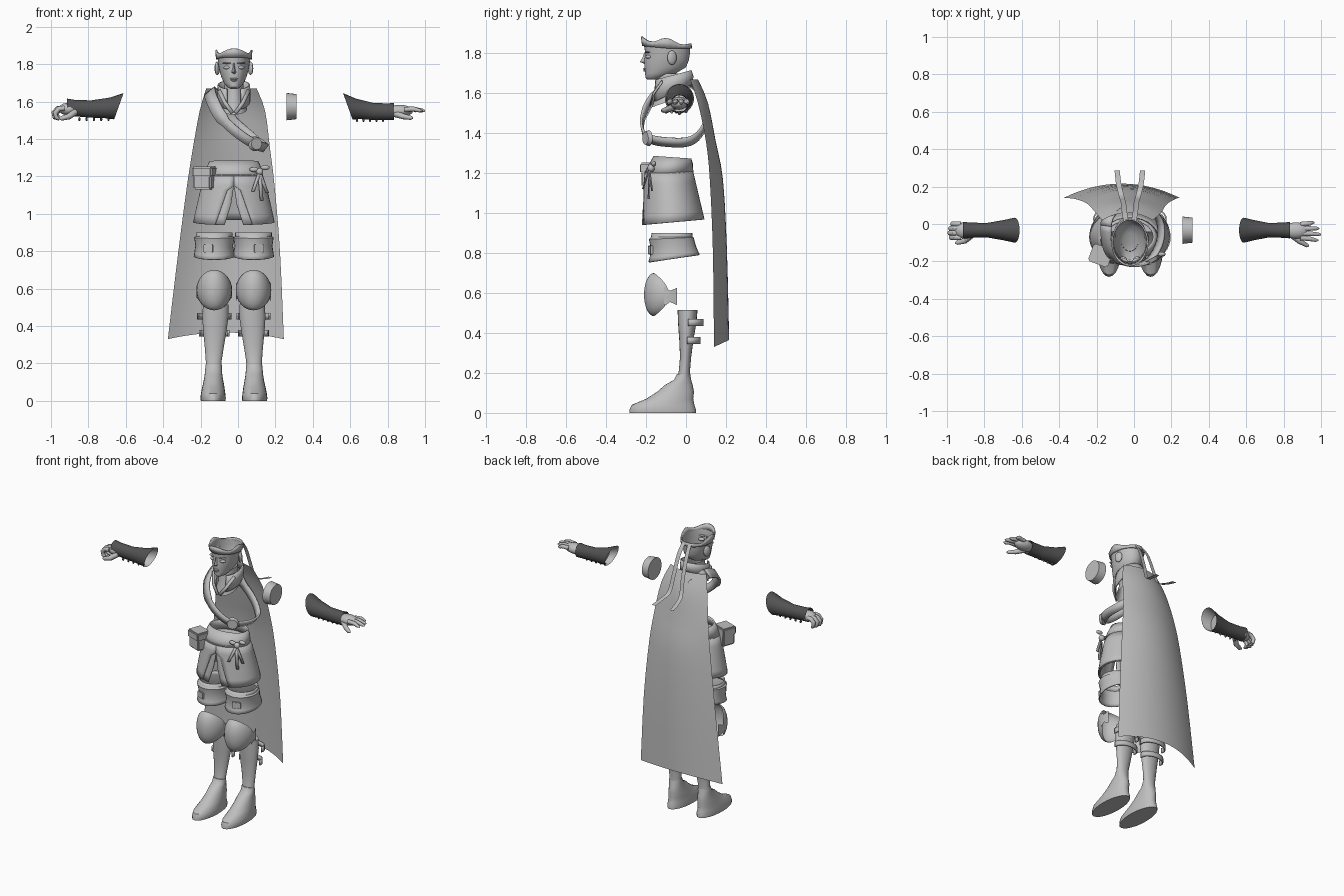
import bpy, bmesh, math
from mathutils import Vector, Matrix

if "Cube" in bpy.data.objects:
    bpy.data.objects.remove(bpy.data.objects["Cube"])

AX = -0.022  # body symmetry line


def material(name, v):
    m = bpy.data.materials.new(name)
    m.diffuse_color = (v, v, v, 1)
    m.use_nodes = True
    m.node_tree.nodes["Principled BSDF"].inputs["Base Color"].default_value = m.diffuse_color
    return m


GREY = material("light grey", 0.52)
DARK = material("dark grey", 0.085)


def finish(name, bm, mat, thick=0):
    bmesh.ops.recalc_face_normals(bm, faces=bm.faces)
    me = bpy.data.meshes.new(name)
    bm.to_mesh(me)
    bm.free()
    me.materials.append(mat)
    ob = bpy.data.objects.new(name, me)
    bpy.context.collection.objects.link(ob)
    if thick:
        mod = ob.modifiers.new("thickness", 'SOLIDIFY')
        mod.thickness, mod.offset = thick, 0
    return ob


def loft(name, rings, closed=True, caps=(False, False), mat=GREY, thick=0):
    bm = bmesh.new()
    vs = [[bm.verts.new(p) for p in r] for r in rings]
    n = len(rings[0])
    for a, b in zip(vs, vs[1:]):
        for i in range(n if closed else n - 1):
            j = (i + 1) % n
            bm.faces.new((a[i], a[j], b[j], b[i]))
    for cap, r in zip(caps, (vs[0], vs[-1])):
        if cap:
            bm.faces.new(r)
    return finish(name, bm, mat, thick)


def oval(cx, y0, y1, z, rx, n=28, tilt=0, start=0, end=math.tau, closed=True):
    """Horizontal ring from front y0 to back y1; angle 0 faces the front."""
    cy, ry = (y0 + y1) / 2, (y1 - y0) / 2
    ts = [start + (end - start) * i / (n if closed else n - 1) for i in range(n)]
    return [Vector((cx + rx * math.sin(t), cy - ry * math.cos(t),
                    z - tilt * math.cos(t))) for t in ts]


def tube(name, pts, radii, n=10, mat=GREY):
    pts = [Vector(p) for p in pts]
    rings = []
    for i, p in enumerate(pts):
        d = (pts[min(i + 1, len(pts) - 1)] - pts[max(i - 1, 0)]).normalized()
        u = d.cross(Vector((0, 1, 0.01))).normalized()
        v = d.cross(u)
        rings.append([p + radii[i] * (u * math.cos(a) + v * math.sin(a))
                      for a in (math.tau * k / n for k in range(n))])
    return loft(name, rings, caps=(True, True), mat=mat)


def blob(name, c, r, mat=GREY, rot=0):
    bm = bmesh.new()
    bmesh.ops.create_uvsphere(bm, u_segments=16, v_segments=10, radius=1)
    bm.transform(Matrix.Translation(c) @ Matrix.Rotation(rot, 4, 'Z') @ Matrix.Diagonal((*r, 1)))
    return finish(name, bm, mat)


def box(name, c, size, rot=0, bevel=0.008):
    bm = bmesh.new()
    bmesh.ops.create_cube(bm, size=1)
    bm.transform(Matrix.Translation(c) @ Matrix.Rotation(rot, 4, 'Z') @ Matrix.Diagonal((*size, 1)))
    bmesh.ops.bevel(bm, geom=bm.edges[:], offset=bevel, segments=2, affect='EDGES')
    return finish(name, bm, GREY)


def spline(pts, steps=5, loop=False):
    pts = [Vector(p) for p in pts]
    n, out = len(pts), []
    get = (lambda i: pts[i % n]) if loop else (lambda i: pts[min(max(i, 0), n - 1)])
    for i in range(n if loop else n - 1):
        a, b, c, d = (get(i + k) for k in (-1, 0, 1, 2))
        for s in range(steps):
            t = s / steps
            out.append(0.5 * (2 * b + (c - a) * t + (2 * a - 5 * b + 4 * c - d) * t * t
                              + (3 * b - a - 3 * c + d) * t ** 3))
    return out if loop else out + [pts[-1]]


# Head, open at the top above the headband
head = [(1.668, -.192, -.14, .018), (1.678, -.203, -.11, .036), (1.70, -.205, -.05, .053),
        (1.73, -.208, .0, .067), (1.765, -.209, .014, .077), (1.80, -.204, .02, .084),
        (1.845, -.211, .022, .088)]
loft("head", [oval(AX, a, b, z, w, 32) for z, a, b, w in head], caps=(True, False))
low = oval(AX, -.216, .026, 1.825, .092, 32)
top = oval(AX, -.222, .024, 1.865, .095, 32)
for p, q in zip(low, top):
    t = (q.y + .1) / .12
    q.z += .014 * abs(t) ** 2 * (1 if t < 0 else -1.4) + .012 * math.cos(abs(t) * 5)
    p.z += .012 * max(0, -t)
loft("headband", [low, top], thick=.008)
loft("nose", [[(AX + w * k, y, z) for k, y in ((-1, -.2), (0, f), (1, -.2))]
              for w, f, z in ((.006, -.209, 1.805), (.009, -.217, 1.78),
                              (.016, -.231, 1.757), (.011, -.208, 1.747))], closed=False)
blob("upper_lip", (AX, -.207, 1.722), (.021, .008, .005))
blob("lower_lip", (AX, -.206, 1.713), (.016, .008, .005))
for s in (-1, 1):
    blob("eyelid", (AX + s * .036, -.188, 1.782), (.021, .014, .010), rot=s * .25)
    blob("brow", (AX + s * .037, -.193, 1.806), (.025, .012, .004), rot=s * .25)
    blob("ear", (AX + s * .089, -.07, 1.778), (.012, .025, .036), rot=s * .4)
    # Headband tails
    path = spline([(AX + s * .022, .022, 1.845), (AX + s * .03, .07, 1.77),
                   (AX + s * .035, .115, 1.65), (AX + s * .045, .15, 1.545),
                   (AX + s * .06, .215, 1.515), (AX + s * .068, .285, 1.50)])
    loft("headband_tail", [[p - Vector((.014, 0, 0)), p + Vector((.014, 0, 0))] for p in path],
         closed=False)

# Neck and raised collar
loft("neck", [oval(AX, a, b, z, w, tilt=t) for z, a, b, w, t in
              ((1.56, -.17, .0, .07, .03), (1.61, -.15, .005, .055, .01), (1.70, -.145, .0, .05, 0))])
loft("collar", [oval(AX, a, b, z, w, 20, t, .45, math.tau - .45, False) for z, a, b, w, t in
                ((1.60, -.165, .03, .085, .045), (1.65, -.165, .035, .085, .035),
                 (1.69, -.16, .025, .083, .025))], closed=False, thick=.007)
for s in (-1, 1):
    loft("neckline", [[(AX + s * x, y, z), (AX + s * (x + .016), y, z - .012)]
                      for x, y, z in ((.072, -.12, 1.665), (.04, -.165, 1.60), (.0, -.18, 1.545))],
         closed=False, thick=.006)

# Cape
rows = spline([(1.67, .02, .06), (1.55, .06, .11), (1.36, .10, .148), (1.16, .12, .185),
               (.8, .135, .205), (.345, .14, .216)], 3)
edges = spline([(-.17, .10, 0), (-.205, .145, 0), (-.24, .17, 0), (-.272, .195, 0),
                (-.32, .225, 0), (-.375, .245, 0)], 3)
cape = []
for i, (r, e) in enumerate(zip(rows, edges)):
    us = [k / 8 - 1 for k in range(17)]
    f = i / (len(rows) - 1)
    cape.append([((e.x + e.y) / 2 + (e.y - e.x) / 2 * u, r.z + (r.y - r.z) * u * u,
                  r.x + f * f * (.02 - .035 * u * u)) for u in us])
loft("cape", cape, closed=False)

# Diagonal chest strap with round buckle
path = spline([(-.15, -.01, 1.655), (-.135, -.14, 1.60), (-.085, -.205, 1.51), (0, -.22, 1.43),
               (.085, -.19, 1.375), (.14, -.09, 1.355), (.135, .02, 1.36), (.06, .085, 1.42),
               (-.05, .10, 1.52), (-.12, .06, 1.62)], 4, True)
strap = []
for i, p in enumerate(path):
    d = path[(i + 1) % len(path)] - path[i - 1]
    w = d.cross(p - Vector((-.02, -.06, 1.48))).normalized()
    half = .034 if p.z > 1.5 else .026
    strap.append([p - w * half, p + w * half])
loft("chest_strap", strap + strap[:1], closed=False, thick=.012)
bm = bmesh.new()
bmesh.ops.create_cone(bm, cap_ends=True, segments=20, radius1=.04, radius2=.032, depth=.02)
bm.transform(Matrix.Translation((.095, -.195, 1.375)) @ Matrix.Rotation(.5, 4, 'Z')
             @ Matrix.Rotation(math.pi / 2, 4, 'X'))
finish("strap_buckle", bm, GREY)

# Upper arm band
loft("arm_band", [[(x, -.033 + r * math.cos(a), 1.573 + r * math.sin(a))
                   for a in (math.tau * k / 28 for k in range(28))]
                  for x, r in ((.26, .073), (.312, .067))], caps=(True, True))

# Waist belt, split skirt and shorts beneath
loft("belt", [oval(AX, a, b, z, w, tilt=t) for z, a, b, w, t in
              ((1.20, -.205, .032, .152, 0), (1.24, -.185, .03, .143, .005),
               (1.278, -.158, .022, .128, -.006))], thick=.01)


def split_skirt(name, k, slit_top, h0, h1):
    rings = []
    for z in (1.21, 1.15, slit_top, 1.03, .985, .94):
        f = (1.21 - z) / .27
        rx = (.15 + .065 * f ** .8) * k
        h = 0 if z > slit_top else h0 + (h1 - h0) * (slit_top - z) / (slit_top - .94)
        a = math.asin(h / rx) + .001
        cy, ry = -.085 + .015 * f, (.118 + .042 * f) * k
        rings.append(oval(AX, cy - ry, cy + ry, z + .014 * f, rx, 40, .014 * f,
                          a, math.tau - a, False))
    loft(name, rings, closed=False, thick=.006)


split_skirt("skirt", 1, 1.125, .035, .10)
split_skirt("shorts", .95, 1.05, .015, .05)

# Pouch and sash knot
box("pouch", (-.178, -.165, 1.185), (.10, .09, .11), -.35)
box("pouch_flap", (-.178, -.168, 1.225), (.112, .10, .055), -.35)
blob("knot", (.115, -.175, 1.225), (.02, .018, .02))
for dx, dz in ((-.03, .012), (.03, .022)):
    blob("bow_loop", (.115 + dx, -.17 + dx * .3, 1.225 + dz), (.024, .012, .013))
for dx, dz in ((-.035, -.10), (.012, -.15), (.042, -.11)):
    tail = [Vector((.115 + dx * t, -.185 - .012 * t + dx * .6 * t, 1.22 + dz * t)) for t in (0, .5, 1)]
    loft("sash_tail", [[p - Vector((.009, 0, 0)), p + Vector((.009, .004, 0))] for p in tail],
         closed=False, thick=.005)

# Legs: cuffs, knee guards, shins, straps and shoes
for s in (-1, 1):
    cx = AX + s * .105
    loft("thigh_cuff", [oval(cx, a, b, z, w, tilt=t) for z, a, b, w, t in
                        ((.772, -.185, .065, .106, .018), (.79, -.178, .058, .103, .015),
                         (.83, -.172, .045, .097, .008), (.872, -.182, .035, .104, .004),
                         (.878, -.172, .03, .095, 0), (.90, -.168, .028, .094, 0))], thick=.008)
    box("cuff_patch", (cx + s * .03, -.178, .815), (.055, .012, .045), s * .3, .003)
    guard = []
    for k in range(9):
        r = k / 8
        w = math.sin(r * math.pi / 2)
        d = 1 - math.cos(r * math.pi / 2)
        guard.append([(cx + .095 * w * math.cos(t),
                       -.21 + d * (.05 + .075 * math.cos(t) ** 2),
                       .592 + .108 * w * math.sin(t))
                      for t in (math.tau * j / 32 for j in range(32))])
    loft("knee_guard", guard)
    for e in (-1, 1):
        loft("knee_wing", [[(cx + e * x, y, .583 - h), (cx + e * x, y, .583 + h)] for x, y, h in
                           ((.092, -.11, .05), (.094, -.08, .028), (.085, -.045, .043))], closed=False)
    loft("shin", [oval(cx + s * o, a, b, z, w, 20) for z, a, b, w, o in
                  ((.515, -.042, .058, .068, -.008), (.45, -.04, .052, .07, -.006),
                   (.37, -.034, .038, .062, -.003), (.28, -.03, .026, .05, 0),
                   (.21, -.036, .02, .042, .003), (.15, -.05, .025, .042, .004))], caps=(True, False))
    for z, b, w in ((.452, .085, .088), (.362, .07, .078)):
        loft("leg_strap", [oval(cx, -.03, b, z + h, w, 16, 0, 1.3, math.tau - 1.3, False)
                           for h in (-.017, .017)], closed=False, thick=.008)
    loft("shoe", [oval(cx + s * o, a, b, z, w, 24) for z, a, b, w, o in
                  ((0, -.283, .05, .066, .006), (.015, -.283, .05, .068, .006),
                   (.04, -.272, .042, .065, .006), (.07, -.20, .036, .06, .005),
                   (.105, -.145, .04, .053, .004), (.14, -.105, .033, .047, .004),
                   (.165, -.06, .026, .045, .004), (.195, -.045, .02, .043, .003))],
         caps=(True, True))

# Forearms: flared gauntlets with laces
for x0, x1, drop in ((-.637, -.915, .005), (.587, .835, .028)):
    s = 1 if x0 > 0 else -1
    rings = []
    for t, zr, yr in ((0, .07, .067), (.22, .055, .054), (.55, .046, .038), (.85, .044, .041), (1, .046, .044)):
        zc = 1.575 - drop * t - .012 * math.sin(math.pi * t)
        rings.append([(x0 + (x1 - x0) * t - s * .36 * (1 - t) ** 2 * zr * math.sin(a),
                       -.033 + yr * math.cos(a), zc + zr * math.sin(a))
                      for a in (math.tau * k / 24 for k in range(24))])
    loft("gauntlet", rings, mat=DARK)
    inner = [[Vector(p) * .985 + (sum(map(Vector, r), Vector()) / 24) * .015 for p in r]
             for r in rings[:2]]
    loft("forearm", inner, caps=(False, True))
    for k in range(5):
        x = x0 + (x1 - x0) * (.2 + .14 * k)
        blob("lace", (x, -.033, 1.507 - drop * .2), (.006, .008, .011), DARK)

# Open hand
blob("palm", (.865, -.035, 1.55), (.07, .044, .033))
for i in range(4):
    y, tip = -.002 - .024 * i, (.965, .99, 1.0, .985)[i] - .004
    tube("finger", [(.89, y, 1.558), (.94, y * 1.15 + .006, 1.56), (tip - .01, y * 1.3 + .01, 1.552),
                    (tip + .004, y * 1.32 + .01, 1.55)], [.014, .013, .01, .004])
tube("thumb", [(.84, -.055, 1.535), (.885, -.092, 1.52), (.925, -.115, 1.513), (.935, -.118, 1.512)],
     [.018, .015, .011, .004])

# Curled hand
blob("palm", (-.905, -.035, 1.56), (.055, .044, .034))
for i in range(4):
    y, d = .0 - .024 * i, (.015, .004, 0, .008)[i]
    tube("finger", [(-.925, y, 1.565), (-.965 + d, y, 1.562), (-.985 + d, y, 1.54),
                    (-.98 + d, y, 1.515), (-.955, y, 1.505)], [.014, .014, .0135, .012, .007])
tube("thumb", [(-.87, -.06, 1.545), (-.905, -.09, 1.52), (-.945, -.10, 1.51), (-.957, -.10, 1.51)],
     [.018, .016, .012, .004])

# Smooth shading with sharp creases
for ob in bpy.context.scene.objects:
    ob.select_set(True)
    bpy.context.view_layer.objects.active = ob
bpy.ops.object.shade_smooth_by_angle(angle=math.radians(40))
